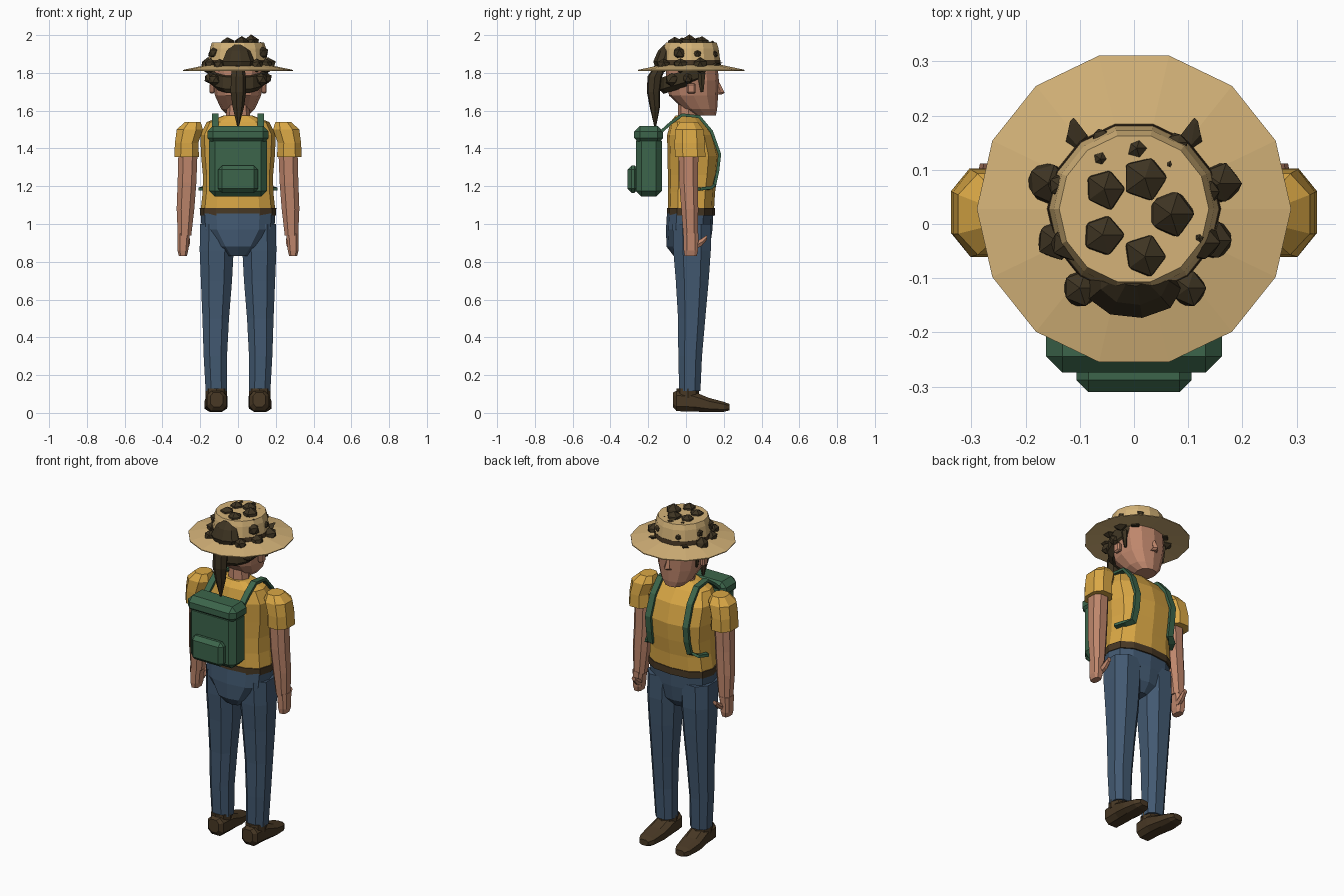
import bpy, bmesh, math, random
from mathutils import Vector

random.seed(4)


def material(name, rgb):
    m = bpy.data.materials.new(name)
    m.diffuse_color = (*rgb, 1)
    return m


SHIRT = material("mustard_cloth", (0.70, 0.39, 0.06))
JEANS = material("blue_denim", (0.055, 0.10, 0.165))
GREEN = material("green_canvas", (0.045, 0.13, 0.07))
SKIN = material("skin", (0.52, 0.24, 0.15))
STRAW = material("straw", (0.66, 0.45, 0.19))
HAIR = material("dark_hair", (0.048, 0.034, 0.016))
LEATHER = material("brown_leather", (0.065, 0.04, 0.018))


def finish(name, bm, mat, mirror=False):
    bmesh.ops.recalc_face_normals(bm, faces=bm.faces)
    me = bpy.data.meshes.new(name)
    bm.to_mesh(me)
    bm.free()
    me.materials.append(mat)
    ob = bpy.data.objects.new(name, me)
    bpy.context.collection.objects.link(ob)
    if mirror:
        ob.modifiers.new("mirror", 'MIRROR').use_mirror_merge = False
    return ob


def skin_rings(bm, loops):
    """Bridge loops of vertices and cap both ends."""
    n = len(loops[0])
    for a, b in zip(loops, loops[1:]):
        for i in range(n):
            j = (i + 1) % n
            bm.faces.new((a[i], a[j], b[j], b[i]))
    bm.faces.new(loops[0])
    bm.faces.new(loops[-1])


def loft(name, mat, rings, n=10, p=2.0, axis='z', turn=0.0, tilt=0.0, mirror=False):
    """Rings are (x, y, z, half width, half depth); p squares the section."""
    bm = bmesh.new()
    loops = []
    for x, y, z, ra, rb in rings:
        loop = []
        for i in range(n):
            t = 2 * math.pi * (i + turn) / n
            c, s = math.cos(t), math.sin(t)
            u = ra * math.copysign(abs(c) ** (2 / p), c)
            v = rb * math.copysign(abs(s) ** (2 / p), s)
            co = (x + u, y + v, z + tilt * v) if axis == 'z' else (x + u, y, z + v)
            loop.append(bm.verts.new(co))
        loops.append(loop)
    skin_rings(bm, loops)
    return finish(name, bm, mat, mirror)


def box(name, mat, lo, hi, bevel=0.0, mirror=False):
    bm = bmesh.new()
    bmesh.ops.create_cube(bm, size=1)
    for v in bm.verts:
        v.co = [(a + b) / 2 + c * (b - a) for a, b, c in zip(lo, hi, v.co)]
    if bevel:
        bmesh.ops.bevel(bm, geom=bm.edges[:], offset=bevel, segments=1, affect='EDGES')
    return finish(name, bm, mat, mirror)


def strap(name, mat, pts, half=0.018, thick=0.008):
    bm = bmesh.new()
    pts = [Vector(q) for q in pts]
    loops = []
    for i, q in enumerate(pts):
        d = (pts[min(i + 1, len(pts) - 1)] - pts[max(i - 1, 0)]).normalized()
        nrm = Vector((0, -d.z, d.y)).normalized() * thick
        side = d.cross(nrm).normalized() * half
        loops.append([bm.verts.new(q + a * side + b * nrm)
                      for a, b in ((-1, -1), (1, -1), (1, 1), (-1, 1))])
    skin_rings(bm, loops)
    return finish(name, bm, mat, True)


def tufts(name, spots):
    """Faceted hair lumps at (x, y, z, radius)."""
    bm = bmesh.new()
    for x, y, z, r in spots:
        made = bmesh.ops.create_icosphere(bm, subdivisions=1, radius=r)['verts']
        for v in made:
            v.co = v.co * random.uniform(0.88, 1.1) + Vector((x, y, z))
    return finish(name, bm, HAIR)


# Shoes: uppers over flat soles
loft("shoe", LEATHER, [(.113, -.07, .07, .035, .04), (.113, -.05, .063, .055, .057),
                       (.113, .04, .06, .06, .056), (.118, .12, .042, .062, .04),
                       (.12, .2, .032, .05, .028), (.12, .23, .03, .03, .018)],
     n=8, p=2.8, axis='y', turn=.5, mirror=True)
loft("shoe_collar", LEATHER, [(.115, .01, .08, .058, .06), (.115, .01, .13, .058, .06)],
     n=8, mirror=True)

# Jeans: legs and pelvis
loft("jean_leg", JEANS, [(.115, .02, .115, .06, .06), (.12, .022, .3, .066, .067),
                         (.118, .03, .5, .075, .077), (.114, .033, .7, .088, .093),
                         (.113, .032, .86, .096, .106), (.108, .03, 1.0, .099, .108)],
     n=8, p=2.4, turn=.5, mirror=True)
loft("jean_pelvis", JEANS, [(0, .01, .83, .06, .075), (0, .012, .88, .115, .115),
                            (0, .017, .97, .192, .123), (0, .022, 1.055, .198, .123)],
     n=12, p=2.5)

# Shirt, belt, sleeves
loft("shirt_torso", SHIRT, [(0, .026, 1.07, .198, .122), (0, .03, 1.17, .187, .124),
                            (0, .036, 1.26, .186, .132), (0, .04, 1.36, .195, .138),
                            (0, .025, 1.47, .2, .125), (0, .008, 1.54, .165, .09),
                            (0, .005, 1.575, .075, .06)], n=12, p=2.5)
loft("belt", LEATHER, [(0, .026, 1.045, .2, .127), (0, .026, 1.085, .203, .127)], n=12, p=2.5)
loft("sleeve", SHIRT, [(.272, .022, 1.355, .07, .086), (.272, .02, 1.43, .066, .086),
                       (.255, .018, 1.50, .074, .08), (.24, .015, 1.54, .045, .05)],
     n=8, p=2.4, turn=.5, mirror=True)

# Arms and hands
loft("arm", SKIN, [(.283, .025, .94, .038, .042), (.278, .02, 1.08, .05, .048),
                   (.27, .014, 1.22, .053, .053), (.265, .013, 1.38, .054, .056)],
     n=8, p=2.4, turn=.5, mirror=True)
loft("hand", SKIN, [(.292, .025, .83, .022, .034), (.292, .026, .86, .03, .04),
                    (.288, .026, .95, .035, .042)], n=8, p=3, turn=.5, mirror=True)
loft("thumb", SKIN, [(.275, .05, .885, .018, .022), (.272, .085, .905, .018, .022),
                     (.27, .112, .93, .014, .014)], n=6, axis='y', mirror=True)

# Neck, head, nose, ears
loft("neck", SKIN, [(0, .01, 1.54, .065, .055), (0, .015, 1.66, .058, .055)], n=8)
loft("head", SKIN, [(0, .10, 1.575, .055, .058), (0, .075, 1.61, .09, .09),
                    (0, .04, 1.68, .122, .13), (0, .035, 1.76, .138, .139),
                    (0, .03, 1.84, .135, .137)], n=12, p=2.3)
loft("nose", SKIN, [(0, .167, 1.685, .022, .02), (0, .183, 1.695, .018, .022),
                    (0, .165, 1.75, .008, .012)], n=4)
box("ear", SKIN, (.125, .005, 1.69), (.152, .05, 1.745), .008, True)

# Hair cap, sideburns, front locks, ponytail
loft("hair_cap", HAIR, [(0, .0, 1.725, .12, .12), (0, .01, 1.755, .157, .148),
                        (0, .018, 1.82, .158, .152)], n=12, tilt=.3)
loft("sideburn", HAIR, [(.132, .085, 1.70, .006, .008), (.136, .08, 1.80, .014, .024)],
     n=5, mirror=True)
loft("front_lock", HAIR, [(.10, .13, 1.82, .03, .03), (.105, .165, 1.85, .018, .02),
                          (.112, .19, 1.855, .006, .006)], n=4, mirror=True)
loft("ponytail", HAIR, [(0, -.163, 1.52, .006, .006), (0, -.165, 1.62, .032, .028),
                        (0, -.172, 1.70, .043, .036), (0, -.165, 1.78, .042, .04),
                        (0, -.13, 1.85, .03, .03)], n=7)

# Hat with wide brim, crown and band
CY = .028
loft("hat", STRAW, [(0, CY, 1.828, .14, .14), (0, CY, 1.811, .29, .29),
                    (0, CY, 1.816, .29, .29), (0, CY, 1.843, .16, .16),
                    (0, CY, 1.93, .148, .148), (0, CY, 1.96, .138, .138)], n=14)
loft("hat_band", LEATHER, [(0, CY, 1.835, .161, .161), (0, CY, 1.868, .158, .158)], n=14)

# Hair lumps: on top, around the crown, around the brim, and the bun
tufts("crown_top_tufts", [(.02, .085, 1.952, .045), (.068, .018, 1.955, .046),
                          (.02, -.06, 1.95, .043), (-.058, -.02, 1.95, .042),
                          (-.055, .065, 1.95, .041)])
tufts("small_tufts", [(-.062, .12, 1.95, .018), (.005, .14, 1.95, .02),
                      (.065, .11, 1.955, .009), (.12, -.025, 1.955, .01)])
tufts("crown_side_tufts", [(.122, -.035, 1.905, .038), (-.122, -.035, 1.905, .036),
                           (.137, .06, 1.90, .022), (-.137, .07, 1.90, .022),
                           (.08, .15, 1.90, .02), (-.06, .158, 1.89, .02)])
tufts("brim_tufts", [(s * x, y, z, r) for s in (-1, 1) for x, y, z, r in
                     ((.158, .075, 1.84, .042), (.145, -.03, 1.84, .04),
                      (.10, -.118, 1.84, .037), (.15, .01, 1.77, .03),
                      (.125, -.075, 1.765, .035))])
bun = loft("hair_bun", HAIR, [(0, -.12, 1.82, .075, .04), (0, -.12, 1.86, .088, .054),
                              (0, -.105, 1.915, .065, .045), (0, -.09, 1.95, .03, .025)], n=9)

# Backpack: body, lid, pocket, straps
box("backpack_body", GREEN, (-.153, -.265, 1.145), (.153, -.128, 1.47), .03)
box("backpack_lid", GREEN, (-.162, -.274, 1.425), (.162, -.122, 1.52), .03)
box("backpack_pocket", GREEN, (-.106, -.31, 1.165), (.106, -.25, 1.31), .022)
strap("backpack_strap", GREEN, [(.12, -.13, 1.49), (.12, -.08, 1.535), (.12, -.02, 1.578),
                                (.12, .07, 1.568), (.122, .135, 1.49), (.125, .178, 1.37),
                                (.125, .168, 1.28), (.13, .15, 1.205), (.165, .125, 1.19),
                                (.192, .07, 1.185)])
